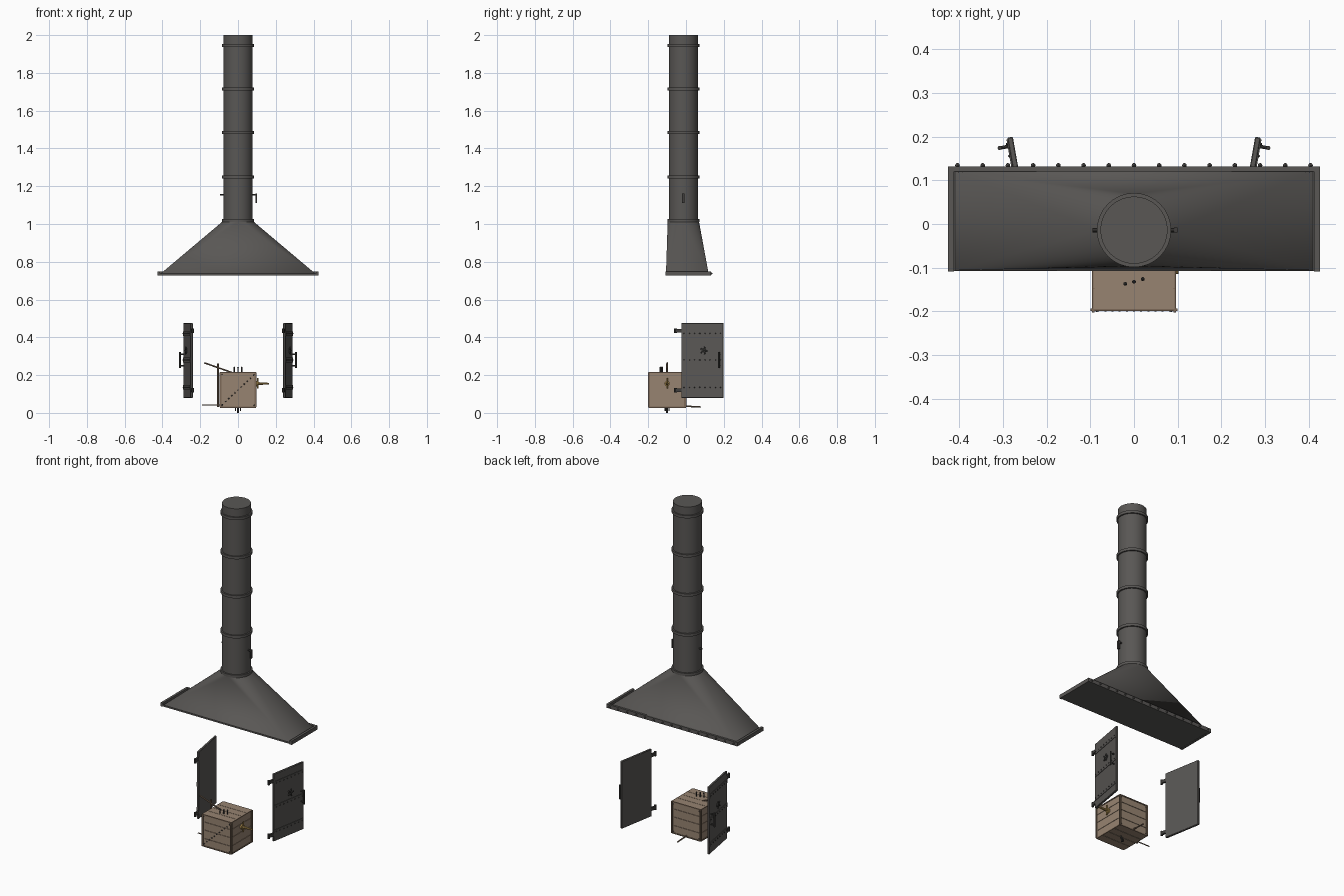
import bpy, bmesh
from math import cos, sin, pi, radians
from mathutils import Matrix, Vector

if "Cube" in bpy.data.objects:
    bpy.data.objects.remove(bpy.data.objects["Cube"])


def material(name, rgb):
    m = bpy.data.materials.new(name)
    m.diffuse_color = (*rgb, 1)
    m.use_nodes = True
    m.node_tree.nodes["Principled BSDF"].inputs["Base Color"].default_value = m.diffuse_color
    return m


IRON = material("iron", (0.10, 0.095, 0.09))
DARK = material("dark_iron", (0.05, 0.048, 0.045))
WOOD = material("wood", (0.31, 0.23, 0.165))
TRIM = material("wood_trim", (0.20, 0.14, 0.095))
BRASS = material("brass", (0.42, 0.27, 0.08))


class Part:
    """Collects primitives in one bmesh and turns them into an object."""

    def __init__(self, name, mat, matrix=None):
        self.name, self.mat = name, mat
        self.m = matrix or Matrix()
        self.bm = bmesh.new()

    def box(self, lo, hi):
        lo, hi = Vector(lo), Vector(hi)
        m = Matrix.Translation((lo + hi) / 2) @ Matrix.Diagonal((*(hi - lo), 1))
        bmesh.ops.create_cube(self.bm, size=1, matrix=self.m @ m)

    def rod(self, a, b, r, r2=None, seg=8):
        a, b = Vector(a), Vector(b)
        d = b - a
        rot = d.to_track_quat('Z', 'Y').to_matrix().to_4x4()
        bmesh.ops.create_cone(self.bm, cap_ends=True, segments=seg, radius1=r,
                              radius2=r if r2 is None else r2, depth=d.length,
                              matrix=self.m @ Matrix.Translation((a + b) / 2) @ rot)

    def ball(self, c, r):
        bmesh.ops.create_icosphere(self.bm, subdivisions=1, radius=r,
                                   matrix=self.m @ Matrix.Translation(c))

    def done(self, mirror=False, bevel=0):
        me = bpy.data.meshes.new(self.name)
        bmesh.ops.recalc_face_normals(self.bm, faces=self.bm.faces)
        self.bm.to_mesh(me)
        self.bm.free()
        ob = bpy.data.objects.new(self.name, me)
        bpy.context.collection.objects.link(ob)
        me.materials.append(self.mat)
        if bevel:
            mod = ob.modifiers.new("bevel", 'BEVEL')
            mod.width, mod.segments = bevel, 1
        if mirror:
            ob.modifiers.new("mirror", 'MIRROR')
        bpy.context.view_layer.objects.active = ob
        ob.select_set(True)
        bpy.ops.object.shade_smooth_by_angle(angle=radians(25))
        ob.select_set(False)
        return ob


CY = -0.014  # pipe axis in y

# Flue pipe with raised joint bands
p = Part("flue_pipe", IRON)
p.rod((0, CY, 1.0), (0, CY, 2.0), 0.077, seg=32)
p.done()
p = Part("pipe_bands", IRON)
for z in (1.018, 1.25, 1.485, 1.715, 1.945):
    p.rod((0, CY, z - 0.008), (0, CY, z + 0.008), 0.085, seg=32)
p.done()

# Damper handle through the pipe
p = Part("damper_handle", DARK)
p.rod((-0.095, CY, 1.155), (0.1, CY, 1.155), 0.005)
p.box((0.092, CY - 0.006, 1.112), (0.1, CY + 0.006, 1.162))
p.done()

# Hood: rectangle lofted to a circle
p = Part("hood", IRON)
N = 32
Z0 = 0.735
top = [p.bm.verts.new((0.083 * cos(2 * pi * i / N), CY + 0.083 * sin(2 * pi * i / N), 1.012))
       for i in range(N)]
base = [p.bm.verts.new(v) for v in ((0.412, 0.12, Z0), (-0.412, 0.12, Z0),
                                    (-0.412, -0.106, Z0), (0.412, -0.106, Z0))]
q = N // 4
for k in range(4):
    for i in range(q):
        p.bm.faces.new((base[k], top[(k * q + i + 1) % N], top[k * q + i]))
    p.bm.faces.new((base[k], base[(k + 1) % 4], top[(k + 1) * q % N]))
p.bm.faces.new(base)
p.bm.faces.new(top)
p.done()

# Hood rim: side and back flanges, base plate, rivets
p = Part("hood_rim", IRON)
p.box((-0.413, -0.107, 0.728), (0.413, 0.121, 0.737))
for s in (-1, 1):
    x = sorted((s * 0.412, s * 0.426))
    p.box((x[0], -0.109, 0.727), (x[1], 0.132, 0.749))
p.box((-0.412, 0.12, 0.727), (0.412, 0.132, 0.749))
p.done()
p = Part("rim_rivets", IRON)
for i in range(-7, 8):
    p.ball((i * 0.0577, 0.134, 0.738), 0.006)
p.done()

# Fire doors: built on the right, mirrored to the left
M = Matrix.Translation((0.238, -0.023, 0)) @ Matrix.Rotation(radians(-10), 4, 'Z')
p = Part("fire_doors", IRON, M)
p.box((0, 0, 0.08), (0.013, 0.226, 0.475))
p.done(mirror=True, bevel=0.002)
p = Part("door_straps", IRON, M)
for z in (0.135, 0.28, 0.42):
    p.box((0.012, 0.004, z - 0.012), (0.0155, 0.222, z + 0.012))
p.done(mirror=True)
p = Part("door_rivets", DARK, M)
for z in (0.135, 0.28, 0.42):
    for i in range(8):
        p.ball((0.0155, 0.016 + i * 0.028, z), 0.0035)
p.done(mirror=True)
p = Part("door_hinges", DARK, M)
for z in (0.12, 0.435):
    p.box((0.001, -0.032, z - 0.009), (0.012, 0.03, z + 0.009))
    p.rod((0.0065, -0.032, z - 0.013), (0.0065, -0.032, z + 0.013), 0.007)
p.done(mirror=True)
p = Part("door_handles", DARK, M)
p.rod((0.034, 0.206, 0.238), (0.034, 0.206, 0.322), 0.005)
for z in (0.25, 0.31):
    p.rod((0.01, 0.206, z), (0.034, 0.206, z), 0.004)
p.done(mirror=True)
p = Part("door_vents", DARK, M)
p.rod((0.012, 0.122, 0.33), (0.02, 0.122, 0.33), 0.012, seg=12)
for i in range(5):
    a = 2 * pi * i / 5
    p.rod((0.018, 0.122, 0.33), (0.018, 0.122 + 0.02 * cos(a), 0.33 + 0.02 * sin(a)), 0.004)
p.done(mirror=True)

# Crate: stacked planks on each face around a solid core
X, Y0, Y1, ZB, ZT = 0.093, -0.196, -0.004, 0.03, 0.213
p = Part("crate_planks", WOOD)
cuts = (ZB, 0.075, 0.125, 0.172, ZT)
for a, b in zip(cuts, cuts[1:]):
    p.box((-X, Y0, a + 0.001), (X, Y1, b - 0.001))
p.box((-X + 0.003, Y0 + 0.003, ZB), (X - 0.003, Y1 - 0.003, ZT))
ys = (Y0, -0.148, -0.1, -0.052, Y1)
for a, b in zip(ys, ys[1:]):
    for z in (ZB - 0.003, ZT - 0.001):
        p.box((-X, a + 0.001, z), (X, b - 0.001, z + 0.004))
p.done()

# Crate edge frame
p = Part("crate_frame", TRIM)
t, e = 0.006, 0.003
for x in (-X, X):
    for y in (Y0, Y1):
        p.box((x - t, y - e, ZB), (x + t, y + e, ZT))
        p.box((x - e, y - t, ZB), (x + e, y + t, ZT))
    for z in (ZB, ZT):
        p.box((x - e, Y0, z - e), (x + e, Y1, z + e))
for y in (Y0, Y1):
    for z in (ZB, ZT):
        p.box((-X, y - e, z - e), (X, y + e, z + e))
p.done()

# Diagonal rivet line on the front and frame corner nails
p = Part("crate_nails", DARK)
for i in range(11):
    f = i / 10
    p.ball((-0.082 + 0.164 * f, Y0 - 0.001, 0.045 + 0.153 * f), 0.004)
for x in (-0.085, 0.085):
    for z in (0.04, 0.203):
        for y in (Y0 - 0.002, Y1 + 0.002):
            p.ball((x, y, z), 0.004)
p.done()

# Pegs on the crate top and feet underneath
p = Part("crate_pegs", DARK)
for x, y in ((-0.02, -0.137), (0, -0.132), (0.02, -0.126)):
    p.rod((x, y, 0.21), (x, y, 0.24), 0.003)
    p.ball((x, y, 0.24), 0.005)
for x, y in ((-0.014, -0.11), (0, -0.1), (0.014, -0.09)):
    p.rod((x, y, 0.03), (x, y, 0.01), 0.003)
p.rod((0, -0.1, 0.03), (0, -0.1, 0.0), 0.005)
p.done()

# Brass tap on the right side
p = Part("brass_tap", BRASS)
p.rod((X, -0.1, 0.155), (0.102, -0.1, 0.155), 0.014, seg=12)
p.rod((0.1, -0.1, 0.155), (0.165, -0.1, 0.155), 0.008, 0.004)
p.rod((0.105, -0.1, 0.128), (0.105, -0.1, 0.185), 0.004)
p.done()

# Leaning pokers around the crate
p = Part("pokers", TRIM)
p.rod((-0.178, -0.1, 0.265), (-0.03, -0.1, 0.213), 0.004)
p.rod((-0.19, -0.1, 0.042), (-0.09, -0.1, 0.042), 0.003)
p.rod((-0.105, -0.1, 0.03), (-0.105, -0.1, 0.262), 0.005)
p.rod((0.0, -0.01, 0.036), (0.0, 0.078, 0.031), 0.004)
p.done()
